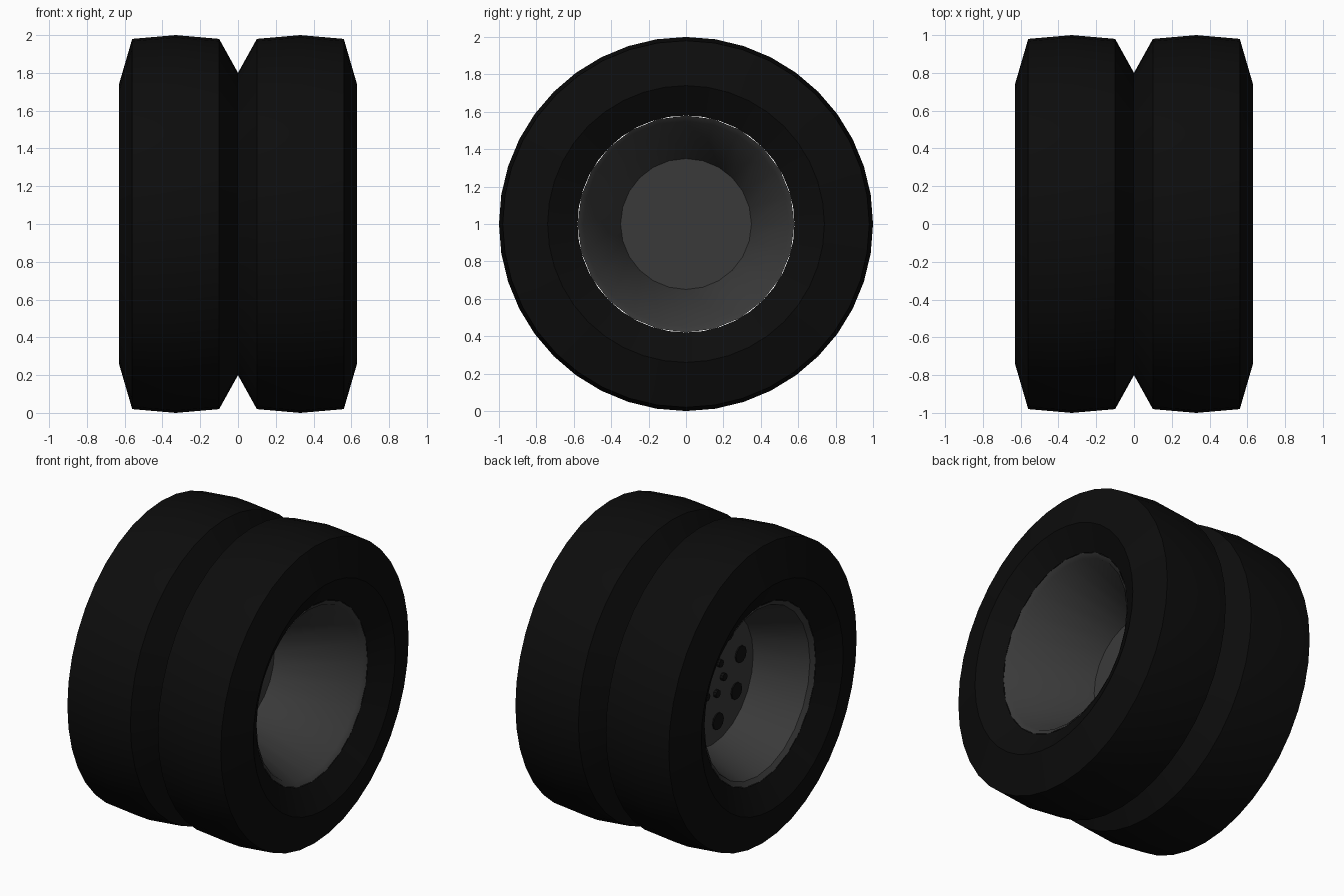
import bpy, bmesh, math
from mathutils import Matrix

if "Cube" in bpy.data.objects:
    bpy.data.objects.remove(bpy.data.objects["Cube"])

def material(name, c):
    m = bpy.data.materials.new(name)
    m.diffuse_color = (c[0], c[1], c[2], 1)
    m.use_nodes = True
    m.node_tree.nodes["Principled BSDF"].inputs["Base Color"].default_value = m.diffuse_color
    return m

RUBBER = material("black_rubber", (0.0038, 0.0038, 0.0038))
STEEL = material("dark_steel", (0.042, 0.042, 0.042))
HOLE = material("hole_black", (0.005, 0.005, 0.005))
AXLE_Z = 1.0

def finish(name, bm, mat, angle=35):
    mesh = bpy.data.meshes.new(name)
    bm.to_mesh(mesh)
    bm.free()
    mesh.materials.append(mat)
    ob = bpy.data.objects.new(name, mesh)
    bpy.context.collection.objects.link(ob)
    bpy.ops.object.select_all(action='DESELECT')
    ob.select_set(True)
    bpy.context.view_layer.objects.active = ob
    bpy.ops.object.shade_smooth_by_angle(angle=math.radians(angle))
    return ob

def revolve(name, profile, sides, mat, flip=False, angle=35):
    """Turn (x, radius) points about the axle; radius 0 closes to a centre point."""
    bm = bmesh.new()
    rings = []
    for x, r in profile:
        if r == 0:
            rings.append([bm.verts.new((x, 0, AXLE_Z))] * sides)
        else:
            rings.append([bm.verts.new((x, r * math.sin(2 * math.pi * i / sides),
                          AXLE_Z + r * math.cos(2 * math.pi * i / sides)))
                          for i in range(sides)])
    for a, b in zip(rings, rings[1:]):
        for i in range(sides):
            j = (i + 1) % sides
            loop = list(dict.fromkeys([a[i], b[i], b[j], a[j]]))
            bm.faces.new(loop)
    if flip:
        bmesh.ops.reverse_faces(bm, faces=bm.faces[:])
    return finish(name, bm, mat, angle)

# Twin tyres joined at the groove
half = [(0.10, 0.98), (0.33, 1.0), (0.56, 0.98), (0.63, 0.74), (0.54, 0.58)]
tyre = [(-x, r) for x, r in reversed(half)] + [(0, 0.80)] + half
revolve("twin_tyres", tyre, 40, RUBBER, flip=True)

# Deep inner dish on the right side
revolve("right_rim", [(0.54, 0.58), (0.52, 0.55), (0.02, 0.35), (0.02, 0)],
        24, STEEL, flip=True)

# Shallower dish on the left side, with the bolt plate
PLATE_X = -0.19
revolve("left_rim", [(-0.54, 0.58), (-0.52, 0.55), (PLATE_X, 0.43), (PLATE_X, 0)],
        24, STEEL)

# Dark round openings and wheel nuts on the bolt plate
def discs(name, count, ring, radius, start, depth):
    bm = bmesh.new()
    for k in range(count):
        a = math.radians(start) + 2 * math.pi * k / count
        m = (Matrix.Translation((PLATE_X - depth / 2, -ring * math.cos(a),
                                 AXLE_Z + ring * math.sin(a)))
             @ Matrix.Rotation(math.pi / 2, 4, 'Y'))
        bmesh.ops.create_cone(bm, cap_ends=True, segments=10, radius1=radius,
                              radius2=radius, depth=depth, matrix=m)
    finish(name, bm, HOLE)

discs("hand_holes", 8, 0.30, 0.055, 11, 0.008)
discs("wheel_nuts", 6, 0.11, 0.025, -10, 0.02)
